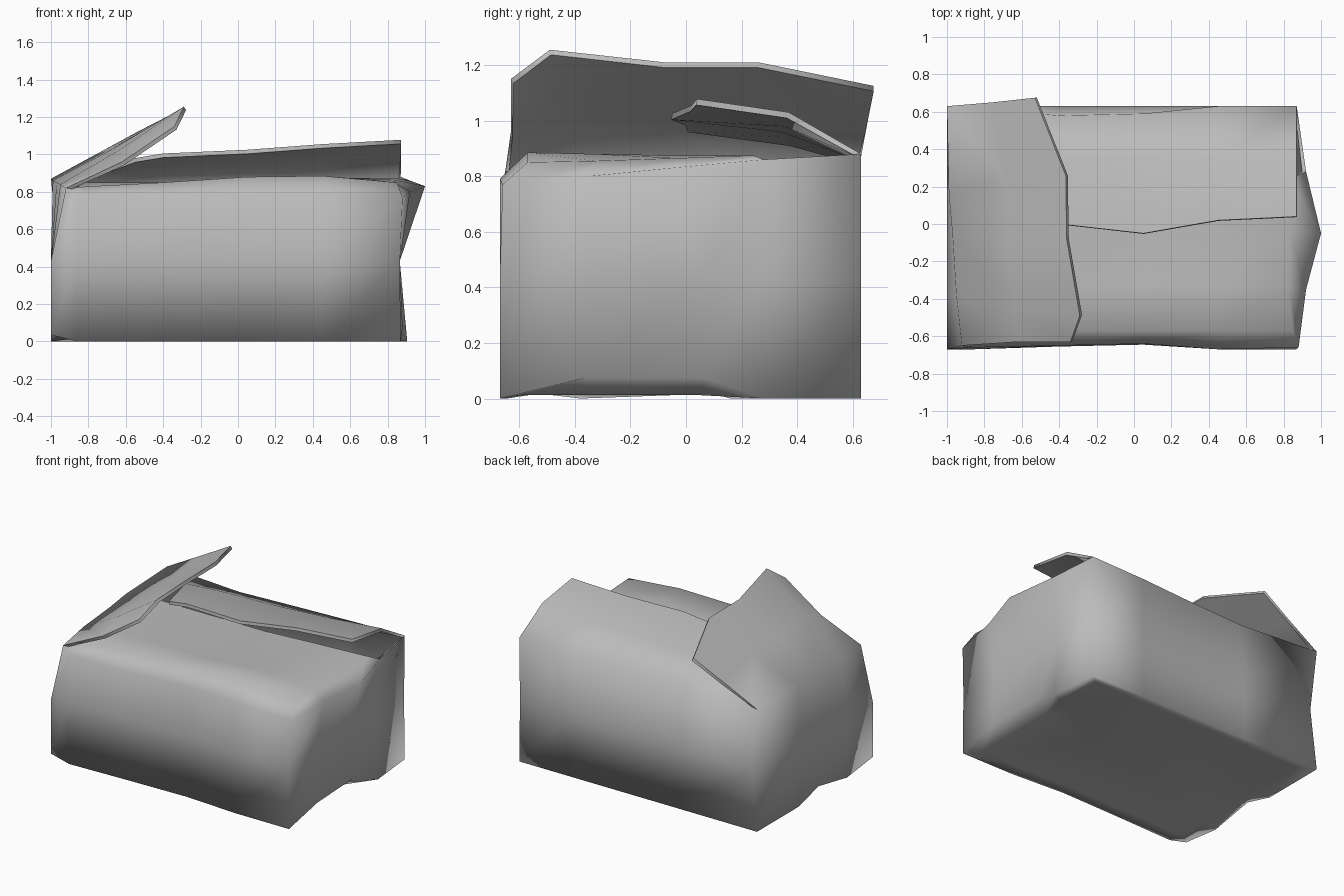
import bpy
import bmesh
from mathutils import Vector

default_cube = bpy.data.objects.get("Cube")
if default_cube:
    bpy.data.objects.remove(default_cube, do_unlink=True)

# One plain grey for the whole carton
grey = bpy.data.materials.new("plain_grey")
grey.use_nodes = True
grey_value = (0.5, 0.5, 0.5, 1)
grey.diffuse_color = grey_value
grey.node_tree.nodes["Principled BSDF"].inputs["Base Color"].default_value = grey_value

carton = bmesh.new()


def make_row(points):
    """Add a row of vertices and return it."""
    return [carton.verts.new(Vector(point)) for point in points]


def join_rows(lower, upper, closed=False):
    """Bridge two rows of equal length with quads."""
    count = len(lower)
    for i in range(count if closed else count - 1):
        j = (i + 1) % count
        carton.faces.new((lower[i], lower[j], upper[j], upper[i]))


def fold_flap(root, *rows):
    """Continue a wall edge into a creased flap and return the last point of each row."""
    previous = root
    row_ends = []
    for points in rows:
        current = make_row(points)
        join_rows(previous, current)
        row_ends.append(current[-1])
        previous = current
    return row_ends


# Footprint, counterclockwise from the front corner at -x
front_side = [(-1, -.67), (-.86, -.67), (-.4, -.655), (.05, -.645), (.45, -.67)]
right_side = [(.87, -.67), (.88, -.36), (.86, .06), (.905, .28)]
back_side = [(.87, .63), (.45, .63), (.05, .63), (-.4, .63)]
left_side = [(-1, .63), (-1, .16), (-1, -.06), (-1, -.38)]
footprint = front_side + right_side + back_side + left_side
back_left_corner = 13

# Lower edge, lifted in places
lift = {0: .035, 6: .075, 7: .075, 15: .06}
foot = make_row((x, y, lift.get(i, 0)) for i, (x, y) in enumerate(footprint))

# Middle of the walls, pinched at the back corner on the -x side
waist_points = [(min(x, .865), y, .43) for x, y in footprint]
waist_points[back_left_corner] = (-.955, .62, .43)
waist = make_row(waist_points)

# Upper edge of the walls, dented and bulging
shoulder = make_row([
    (-.92, -.65, .82), (-.86, -.66, .77), (-.4, -.65, .77), (.05, -.64, .78), (.45, -.67, .79),
    (.88, -.66, .77), (.92, -.35, .8), (1, -.05, .83), (.92, .28, .86),
    (.87, .63, .88), (.45, .63, .87), (.05, .59, .88), (-.4, .58, .87),
    (-1, .63, .87), (-.99, .16, .86), (-.97, -.06, .85), (-.95, -.38, .84),
])
join_rows(foot, waist, closed=True)
join_rows(waist, shoulder, closed=True)

# Nearly flat underside
underside = make_row((x * .9, y * .88, .012) for x, y in footprint)
join_rows(underside, foot, closed=True)
carton.faces.new(list(reversed(underside)))

# Front flap, lying flat
front_flap_ends = fold_flap(
    shoulder[:6],
    [(-.85, -.57, .82), (-.78, -.57, .83), (-.4, -.57, .85), (.05, -.57, .88),
     (.45, -.57, .885), (.85, -.57, .85)],
    [(x, -.33, .85) for x in (-.85, -.76, -.4, .05)] + [(.45, -.33, .88), (.83, -.33, .855)],
    [(x, -.03, .85) for x in (-.85, -.75, -.4, .05)] + [(.45, -.03, .875), (.83, -.03, .865)],
    [(x, .22, .85) for x in (-.85, -.75, -.4, .05)] + [(.45, .22, .87), (.83, .24, .875)],
)

# The bulged +x wall folds over to meet the front flap
join_rows(shoulder[5:9], front_flap_ends)

# Back flap, rising over the front flap
fold_flap(
    shoulder[9:14],
    [(.87, .37, 1.03), (.45, .36, 1), (.05, .35, .98), (-.4, .36, .96), (-.68, .38, .93)],
    [(.87, .04, 1.078), (.45, .02, 1.055), (.05, -.05, 1.025), (-.4, 0, 1.005), (-.55, .01, .98)],
)

# Raised flap on the -x side
fold_flap(
    shoulder[13:] + shoulder[:1],
    [(-.76, .65, 1), (-.68, .24, 1.03), (-.67, -.1, 1.03), (-.64, -.45, 1.02), (-.62, -.63, .96)],
    [(-.53, .675, 1.125), (-.365, .26, 1.21), (-.36, -.08, 1.21), (-.29, -.49, 1.255),
     (-.34, -.63, 1.15)],
)

# Soft creases everywhere, crisp only along the cut edges
for face in carton.faces:
    face.smooth = True
for edge in carton.edges:
    edge.smooth = not edge.is_boundary

mesh = bpy.data.meshes.new("crumpled_carton")
carton.to_mesh(mesh)
carton.free()
mesh.materials.append(grey)
box = bpy.data.objects.new("crumpled_carton", mesh)
bpy.context.collection.objects.link(box)

# Board thickness, grown inward
board = box.modifiers.new("board_thickness", "SOLIDIFY")
board.thickness = .022
board.offset = -1
